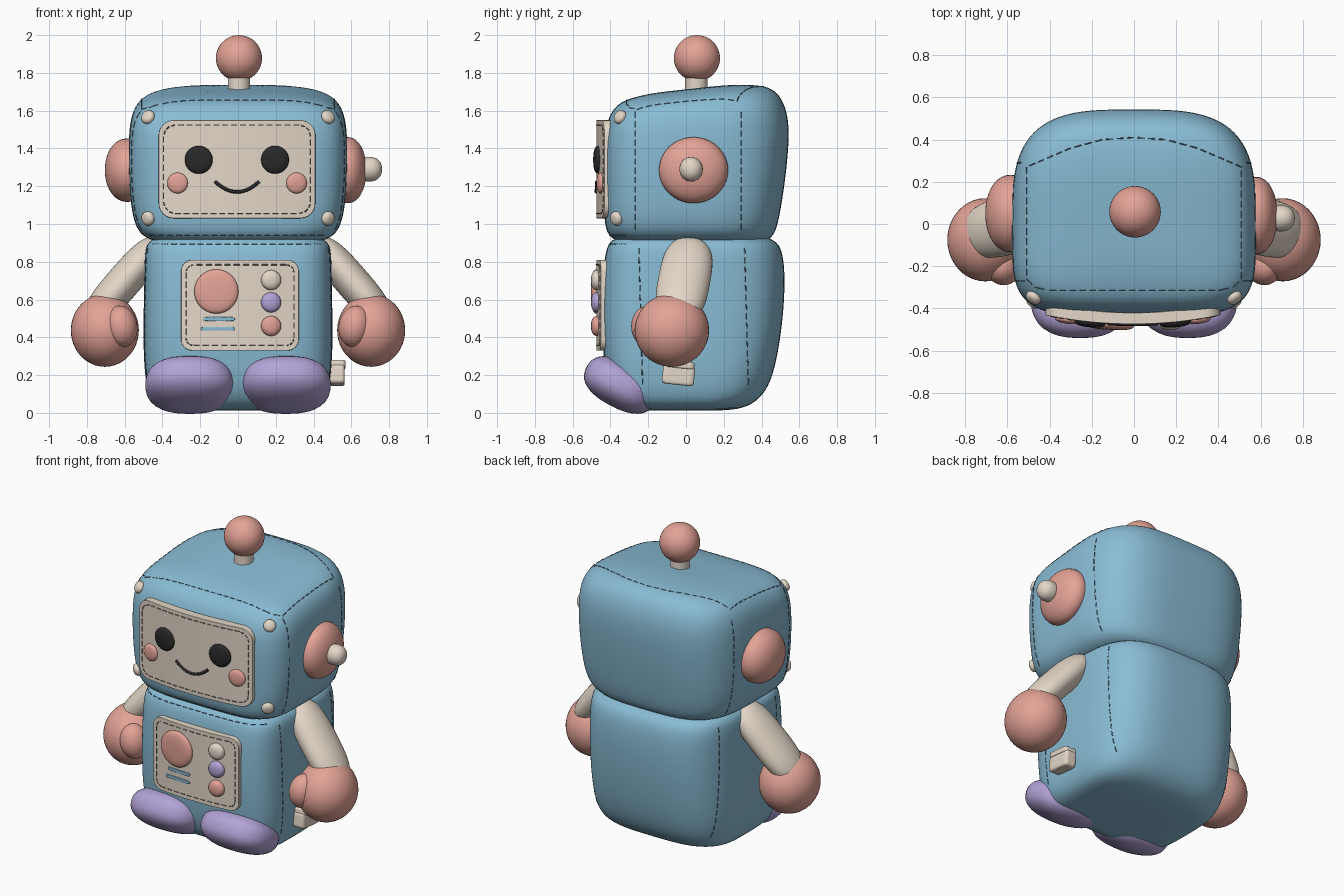
import bpy, bmesh, math
from math import sin, cos, pi, radians
from mathutils import Vector, Euler
from mathutils.bvhtree import BVHTree

if "Cube" in bpy.data.objects:
    bpy.data.objects.remove(bpy.data.objects["Cube"])


def material(name, r, g, b):
    m = bpy.data.materials.new(name)
    m.use_nodes = True
    m.diffuse_color = (r, g, b, 1)
    node = next(n for n in m.node_tree.nodes if n.type == 'BSDF_PRINCIPLED')
    node.inputs["Base Color"].default_value = (r, g, b, 1)
    node.inputs["Roughness"].default_value = 0.7
    return m


BLUE = material("soft blue", .25, .50, .66)
BEIGE = material("warm beige", .77, .68, .575)
CORAL = material("coral pink", .77, .365, .305)
PURPLE = material("lavender", .45, .365, .68)
DARK = material("charcoal", .022, .022, .024)
SEAM = material("seam blue", .085, .15, .20)
STITCH = material("stitch brown", .19, .16, .135)


def finish(bm, name, mat):
    bmesh.ops.recalc_face_normals(bm, faces=bm.faces)
    me = bpy.data.meshes.new(name)
    bm.to_mesh(me)
    bm.free()
    me.materials.append(mat)
    for p in me.polygons:
        p.use_smooth = True
    ob = bpy.data.objects.new(name, me)
    bpy.context.collection.objects.link(ob)
    return ob


def pillow(name, loc, half, mat, rot=(0, 0, 0), a=2, b=2):
    """Superellipsoid: a shapes the outline, b the thickness along local z."""
    bm = bmesh.new()
    bmesh.ops.create_uvsphere(bm, u_segments=40, v_segments=24, radius=1)
    for v in bm.verts:
        x, y, z = map(abs, v.co)
        r = ((x**a + y**a)**(b / a) + z**b)**(1 / b)
        v.co = Vector([c / r * h for c, h in zip(v.co, half)])
    ob = finish(bm, name, mat)
    ob.location = loc
    ob.rotation_euler = Euler(rot)
    return ob


def power(c, n):
    return math.copysign(abs(c)**(2 / n), c)


def loft(name, rows, mat, tilt=0, segs=48):
    """Stack of boxy rings (z, half width, front y, back y), closed with poles."""
    bm = bmesh.new()
    lo, hi = rows[0][0], rows[-1][0]

    def lean(y, z):
        return z + tilt * y * max(0, (z - lo) / (hi - lo) - .35) / .65

    rings = []
    for z, hx, yf, yb in rows:
        ring = []
        for i in range(segs):
            t = 2 * pi * i / segs
            n, depth = (3.3, yb) if sin(t) >= 0 else (4.5, -yf)
            x, y = hx * power(cos(t), n), depth * power(sin(t), n)
            ring.append(bm.verts.new((x, y, lean(y, z))))
        rings.append(ring)
    for r0, r1 in zip(rings, rings[1:]):
        for i in range(segs):
            j = (i + 1) % segs
            bm.faces.new((r0[i], r0[j], r1[j], r1[i]))
    for ring, z in ((rings[0], lo), (rings[-1], hi)):
        pole = bm.verts.new((0, 0, z))
        for i in range(segs):
            bm.faces.new((ring[i], ring[(i + 1) % segs], pole))
    ob = finish(bm, name, mat)
    ob.modifiers.new("smooth", 'SUBSURF').levels = 2
    return ob


def tree_of(ob):
    bpy.context.view_layer.update()
    return BVHTree.FromObject(ob, bpy.context.evaluated_depsgraph_get())


def panel(name, cx, cz, w, h, r, y0):
    """Rounded plate in columns, bowed around the front."""
    bm = bmesh.new()
    arc = [radians(15 * i) for i in range(7)]
    right = [(w - r + r * sin(t), h - r + r * cos(t)) for t in arc]
    flat = [((w - r) * k / 8, h) for k in range(-7, 8)]
    cols = [(-x, z) for x, z in reversed(right)] + flat + right
    pairs = []
    for x, z in cols:
        y = y0 + .25 * x * x
        pairs.append([bm.verts.new((cx + x, y, cz + s * z)) for s in (1, -1)])
    for p, q in zip(pairs, pairs[1:]):
        bm.faces.new((p[0], q[0], q[1], p[1]))
    geom = bmesh.ops.extrude_face_region(bm, geom=bm.faces[:])["geom"]
    for v in geom:
        if isinstance(v, bmesh.types.BMVert):
            v.co.y += .055
    ob = finish(bm, name, BEIGE)
    bev = ob.modifiers.new("soft edge", 'BEVEL')
    bev.width, bev.segments, bev.harden_normals = .018, 3, True
    bev.angle_limit = radians(50)
    return ob


def tube(name, lines, mat, radius):
    cu = bpy.data.curves.new(name, 'CURVE')
    cu.dimensions, cu.bevel_depth, cu.bevel_resolution = '3D', radius, 2
    cu.use_fill_caps = True
    for line in lines:
        sp = cu.splines.new('POLY')
        sp.points.add(len(line) - 1)
        for p, co in zip(sp.points, line):
            p.co = (*co, 1)
    cu.materials.append(mat)
    ob = bpy.data.objects.new(name, cu)
    bpy.context.collection.objects.link(ob)


def stitches(name, tree, path, ray, mat, radius=.003, dash=.032, gap=.016):
    """Dashes along a path, dropped onto a surface along ray."""
    path, ray, lines = [Vector(p) for p in path], Vector(ray), []
    for p, q in zip(path, path[1:]):
        length = (q - p).length
        n = max(1, round(length / (dash + gap)))
        for i in range(n):
            part = [p.lerp(q, (i + k * dash / (dash + gap)) / n) for k in (0, .5, 1)]
            hits = [tree.ray_cast(c, ray)[0] for c in part]
            if all(hits):
                lines.append(hits)
    tube(name, lines, mat, radius)


def stud(name, tree, x, z, r, depth, mat, b=2.5):
    """Round button sitting on a front surface."""
    hit, normal, _, _ = tree.ray_cast(Vector((x, -2, z)), Vector((0, 1, 0)))
    rot = normal.to_track_quat('Z', 'Y').to_euler()
    return pillow(name, hit, (r, r, depth), mat, rot, b=b)


# Head and body, pressed together at the neck
head = loft("head", [
    (.89, .30, -.25, .30), (.905, .45, -.37, .43), (.95, .53, -.425, .475),
    (1.06, .565, -.435, .50), (1.25, .58, -.44, .53), (1.45, .58, -.44, .55),
    (1.56, .57, -.425, .535), (1.64, .535, -.39, .495), (1.69, .45, -.34, .43),
    (1.713, .25, -.2, .25)], BLUE, tilt=.11)
body = loft("body", [
    (.012, .25, -.20, .18), (.02, .41, -.32, .30), (.07, .465, -.38, .39),
    (.16, .49, -.42, .45), (.32, .502, -.44, .49), (.55, .50, -.45, .52),
    (.75, .497, -.44, .525), (.86, .495, -.425, .51), (.92, .475, -.40, .475),
    (.95, .35, -.30, .35)], BLUE)
head_tree, body_tree = tree_of(head), tree_of(body)

# Fabric seams along the block edges
down, inward = (0, 0, -1), (0, 1, 0)
top = [(-.51, .27), (-.51, -.26), (-.47, -.30), (-.40, -.315), (.40, -.315), (.47, -.30),
       (.51, -.26), (.51, .27), (.3, .36), (.15, .40), (0, .41), (-.15, .40), (-.3, .36),
       (-.51, .27)]
stitches("head_top_seam", head_tree, [(x, y, 3) for x, y in top], down, SEAM)
stitches("head_lower_seam", head_tree, [(-.47, -2, .94), (.47, -2, .94)], inward, SEAM)
stitches("body_top_seam", body_tree, [(-.45, -2, .895), (.45, -2, .895)], inward, SEAM)
for s, side in ((1, "left"), (-1, "right")):
    ray = (-s, 0, 0)
    for y, place in ((-.27, "front"), (.29, "back")):
        stitches(f"head_{place}_seam_{side}", head_tree,
                 [(2 * s, y, .97), (2 * s, y, 1.61)], ray, SEAM)
        stitches(f"body_{place}_seam_{side}", body_tree,
                 [(2 * s, y + .04, .15), (2 * s, y + .02, .89)], ray, SEAM)

# Front panels with stitched borders
panels = {}
for name, cx, cz, w, h, r in (("face_panel", -.005, 1.29, .415, .26, .08),
                              ("chest_panel", .01, .57, .312, .24, .06)):
    plate = panel(name, cx, cz, w, h, r, -.475)
    panels[name] = tree_of(plate)
    w, h, r = w - .026, h - .026, r - .02
    border = []
    for k, (sx, sz) in enumerate(((1, 1), (-1, 1), (-1, -1), (1, -1))):
        for i in range(4):
            t = pi / 2 * (k + i / 3)
            border.append((cx + sx * (w - r) + r * cos(t), -2, cz + sz * (h - r) + r * sin(t)))
    stitches(name + "_stitches", panels[name], border + border[:1], inward, STITCH)
face, chest = panels["face_panel"], panels["chest_panel"]

# Face
for s, side in ((1, "left"), (-1, "right")):
    stud("eye_" + side, face, s * .202 - .006, 1.34, .074, .025, DARK)
    stud("cheek_" + side, face, s * .315 - .005, 1.217, .055, .022, CORAL)
    for z, place in ((1.565, "upper"), (1.03, "lower")):
        stud(f"{place}_rivet_{side}", head_tree, s * .475, z, .038, .027, BEIGE)
smile = []
for i in range(17):
    u = i / 8 - 1
    hit = face.ray_cast(Vector((.117 * u - .005, -2, 1.17 + .055 * u * u)), Vector(inward))[0]
    smile.append(hit)
tube("smile", [smile], DARK, .009)

# Chest controls
stud("big_button", chest, -.115, .643, .117, .03, CORAL, b=3)
for z, mat, name in ((.703, BEIGE, "top"), (.585, PURPLE, "middle"), (.46, CORAL, "bottom")):
    stud(name + "_button", chest, .175, z, .053, .034, mat)
for x, z, w in ((-.10, .497, .083), (-.107, .445, .088)):
    pillow("chest_bar", (x, -.473, z), (w, .010, .005), BLUE, (pi / 2, 0, -.055), 8, 8)

# Antenna
pillow("antenna_stem", (.005, .055, 1.74), (.059, .059, .10), BEIGE, b=10)
pillow("antenna_ball", (.005, .058, 1.878), (.122, .122, .122), CORAL)

# Domed ears, with a knob on the left one
turn = (0, pi / 2, 0)
pillow("ear_left", (.58, .04, 1.285), (.175, .183, .10), CORAL, turn, b=2.1)
pillow("ear_right", (-.585, .05, 1.285), (.168, .183, .12), CORAL, turn, b=2.1)
pillow("ear_knob", (.695, .027, 1.29), (.065, .062, .067), BEIGE, turn, b=2.3)

# Limbs
for s, side in ((1, "left"), (-1, "right")):
    pillow("arm_" + side, (s * .60, -.01, .70), (.092, .138, .28), BEIGE,
           (radians(-8), radians(-41 * s), 0), b=3)
    pillow("hand_" + side, (s * .705, -.075, .437), (.18, .197, .193), CORAL)
    pillow("thumb_" + side, (s * .618, -.20, .458), (.085, .09, .11), CORAL,
           (0, radians(10 * s), 0))
    pillow("foot_" + side, (s * .255, -.345, .148), (.235, .205, .122), PURPLE,
           (radians(-28), 0, 0), 2.5, 2.4)

# Folded fabric tag on the left side
pillow("tag_lower_fold", (.525, -.04, .20), (.04, .085, .052), BEIGE, (radians(-6), 0, 0), 9, 9)
pillow("tag_upper_fold", (.52, -.035, .255), (.05, .08, .02), BEIGE, (radians(-6), 0, 0), 9, 6)
